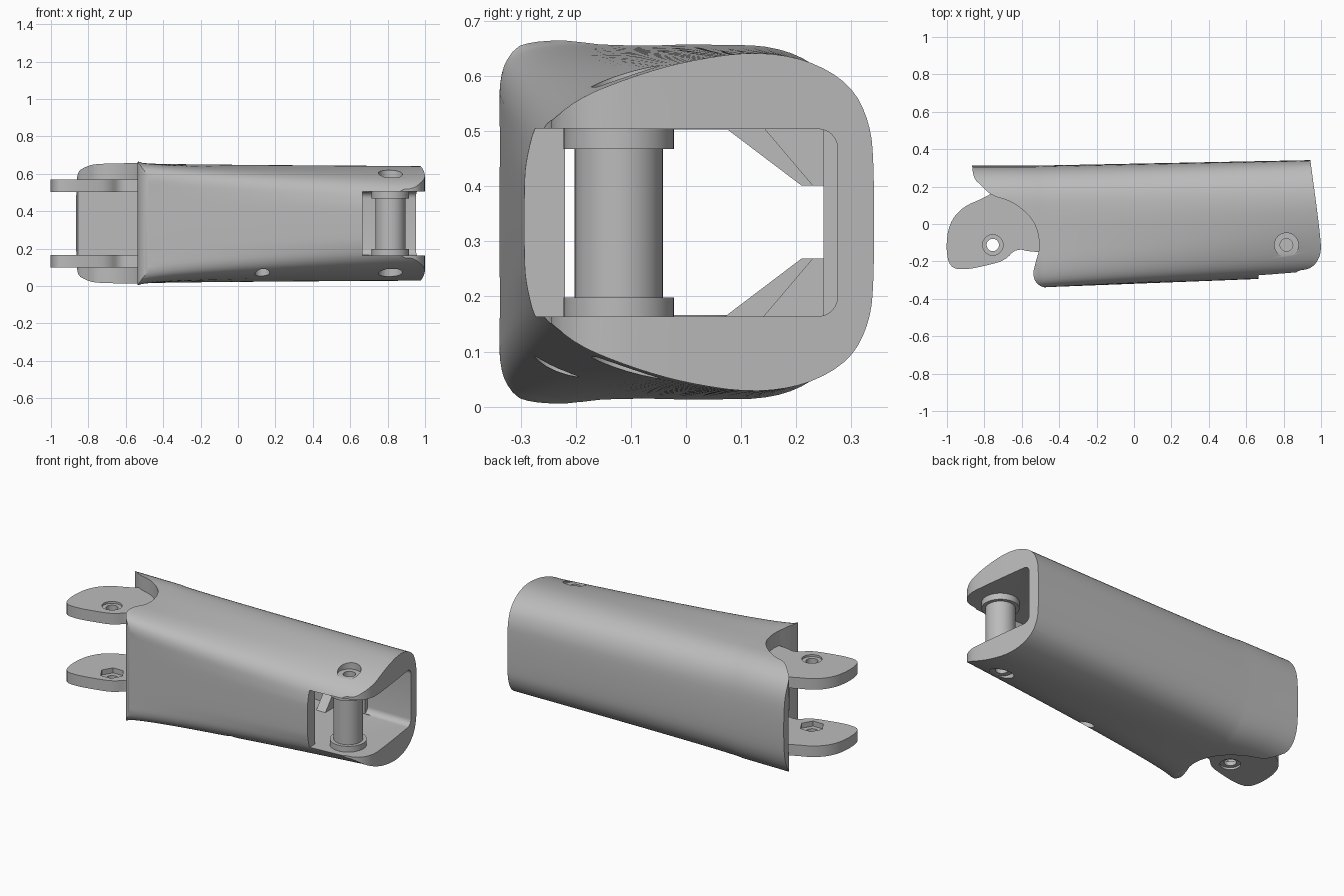
import bpy, bmesh, math
from mathutils import Matrix

cube = bpy.data.objects.get("Cube")
if cube:
    bpy.data.objects.remove(cube, do_unlink=True)

grey = bpy.data.materials.new("plain grey")
grey.use_nodes = True
grey.diffuse_color = (0.5, 0.5, 0.5, 1)
grey.node_tree.nodes["Principled BSDF"].inputs["Base Color"].default_value = (0.5, 0.5, 0.5, 1)
MID = 0.335          # height of the mirror plane


def make(name, bm):
    bmesh.ops.recalc_face_normals(bm, faces=bm.faces)
    me = bpy.data.meshes.new(name)
    bm.to_mesh(me)
    bm.free()
    me.materials.append(grey)
    ob = bpy.data.objects.new(name, me)
    bpy.context.collection.objects.link(ob)
    return ob


def loft(name, rings):
    bm = bmesh.new()
    loops = [[bm.verts.new(p) for p in r] for r in rings]
    n = len(loops[0])
    for a, b in zip(loops, loops[1:]):
        for i in range(n):
            j = (i + 1) % n
            bm.faces.new((a[i], a[j], b[j], b[i]))
    bm.faces.new(loops[0])
    bm.faces.new(loops[-1][::-1])
    return make(name, bm)


def prism(name, outline, z0, z1):
    return loft(name, [[(x, y, z) for x, y in outline] for z in (z0, z1)])


def cylinder(name, x, y, z0, z1, r, sides=40):
    ring = [2 * math.pi * i / sides for i in range(sides)]
    return prism(name, [(x + r * math.cos(a), y + r * math.sin(a)) for a in ring], z0, z1)


def chaikin(pts, steps=2, closed=True):
    for _ in range(steps):
        out = [] if closed else [pts[0]]
        pairs = zip(pts, pts[1:] + pts[:1]) if closed else zip(pts, pts[1:])
        for a, b in pairs:
            out.append(tuple(.75 * u + .25 * v for u, v in zip(a, b)))
            out.append(tuple(.25 * u + .75 * v for u, v in zip(a, b)))
        pts = out if closed else out + [pts[-1]]
    return pts


def boolean(ob, cutter, mode="DIFFERENCE"):
    m = ob.modifiers.new(mode, "BOOLEAN")
    m.object, m.operation, m.solver = cutter, mode, "EXACT"
    bpy.context.view_layer.objects.active = ob
    bpy.ops.object.modifier_apply(modifier=m.name)
    bpy.data.objects.remove(cutter, do_unlink=True)


def smooth(ob):
    bpy.ops.object.select_all(action="DESELECT")
    ob.select_set(True)
    bpy.context.view_layer.objects.active = ob
    bpy.ops.object.shade_smooth_by_angle(angle=math.radians(28))


# Shell: upper half sections (y, height above mirror plane) at both ends
left_end = [(-.34, .1), (-.34, .2), (-.342, .28), (-.315, .32), (-.24, .332), (-.1, .323),
            (.05, .322), (.16, .32), (.24, .285), (.29, .22), (.312, .12)]
right_end = [(-.282, .06), (-.278, .1), (-.255, .17), (-.2, .222), (-.1, .263), (0, .292),
             (.12, .31), (.22, .296), (.3, .25), (.335, .18), (.342, .1)]


def section(x):
    t = min(max((x + .53) / 1.5, 0), 1)
    e = t ** .55
    half = [(a[0] * (1 - t) + b[0] * t, a[1] * (1 - e) + b[1] * e)
            for a, b in zip(left_end, right_end)]
    loop = chaikin(half + [(y, -h) for y, h in reversed(half)])
    return [(x, y, MID + h) for y, h in loop]


stations = [-.92, -.7] + [-.53 + 1.6 * (i / 20) ** 1.5 for i in range(21)]
shell = loft("shell", [section(x) for x in stations])

# Trim both ends with a plan outline
left_edge = chaikin([(-.46, -.345), (-.52, -.325), (-.542, -.27), (-.525, -.2), (-.503, -.13),
                     (-.515, -.03), (-.56, .05), (-.66, .125), (-.76, .15), (-.81, .2),
                     (-.865, .25), (-.865, .4)], 2, False)
right_edge = chaikin([(.935, .4), (.998, -.07), (1.0, -.17), (.95, -.24), (.86, -.25),
                      (.78, -.36)], 2, False)
boolean(shell, prism("plan", [(-.46, -.4)] + left_edge + right_edge + [(.78, -.4)], -.2, .9),
        "INTERSECT")


# Hollow core and open fork slot
def box_outline(x0, x1, y0, y1):
    return [(x0, y0), (x1, y0), (x1, y1), (x0, y1)]


boolean(shell, prism("core", box_outline(-1.2, .7, -.22, .25), .163, .505))
corner = [(.275 - .035 * (1 - math.cos(a)), .135 + .035 * math.sin(a))
          for a in [math.pi / 2 * i / 6 for i in range(7)]]
slot_section = [(-.6, -.171)] + [(y, -h) for y, h in reversed(corner)] + corner + [(-.6, .171)]
boolean(shell, loft("slot", [[(x, y, MID - .001 + h) for y, h in slot_section]
                             for x in (.665, 1.2)]))

# Screw counterbores above and below the pin, and the small drain hole
for z0, z1 in ((.58, .9), (-.2, .09)):
    boolean(shell, cylinder("bore", .815, -.112, z0, z1, .064))
for z0, z1 in ((.54, .6), (.07, .13)):
    boolean(shell, cylinder("socket", .815, -.112, z0, z1, .034))
boolean(shell, cylinder("drain", .13, -.235, -.1, .2, .04))
smooth(shell)

# Hinge pin with collars
bm = bmesh.new()
pin_profile = [(.1, .16), (.1, .198), (.08, .198), (.08, .468), (.1, .468), (.1, .508)]
pin = loft("hinge_pin", [[(.815 + r * math.cos(a), -.122 + r * math.sin(a), z)
                          for a in [math.pi * i / 24 for i in range(48)]]
                         for r, z in pin_profile])
smooth(pin)

# Hinge lugs with screw holes
lug_outline = chaikin([(-.4, -.15), (-.55, -.15), (-.63, -.13), (-.69, -.195), (-.78, -.22),
                       (-.9, -.245), (-.985, -.235), (-1.006, -.13), (-.99, .0), (-.92, .09),
                       (-.8, .14), (-.72, .19), (-.55, .12), (-.4, .1)])
for name, z0, z1, face in (("lower_lug", .1, .166, .1), ("upper_lug", .503, .569, .569)):
    lug = prism(name, lug_outline, z0, z1)
    boolean(lug, cylinder("hole", -.755, -.112, 0, .9, .033))
    boolean(lug, cylinder("rim", -.755, -.112, face - .012, face + .012, .055))
    if name == "lower_lug":
        boolean(lug, cylinder("hex", -.755, -.112, z1 - .03, z1 + .05, .068, 6))
    smooth(lug)

# Inner gussets in the back corners, mirrored top and bottom
for i, (x, y0) in enumerate(((.2, .07), (.42, .14))):
    for side in (1, -1):
        tri = [(y0, .172), (.21 + .02 * i, .066), (.26, .066), (.26, .172)]
        loft(f"gusset_{i}_{'top' if side > 0 else 'bottom'}",
             [[(px, y, MID + side * h) for y, h in tri] for px in (x, x + .06)])
